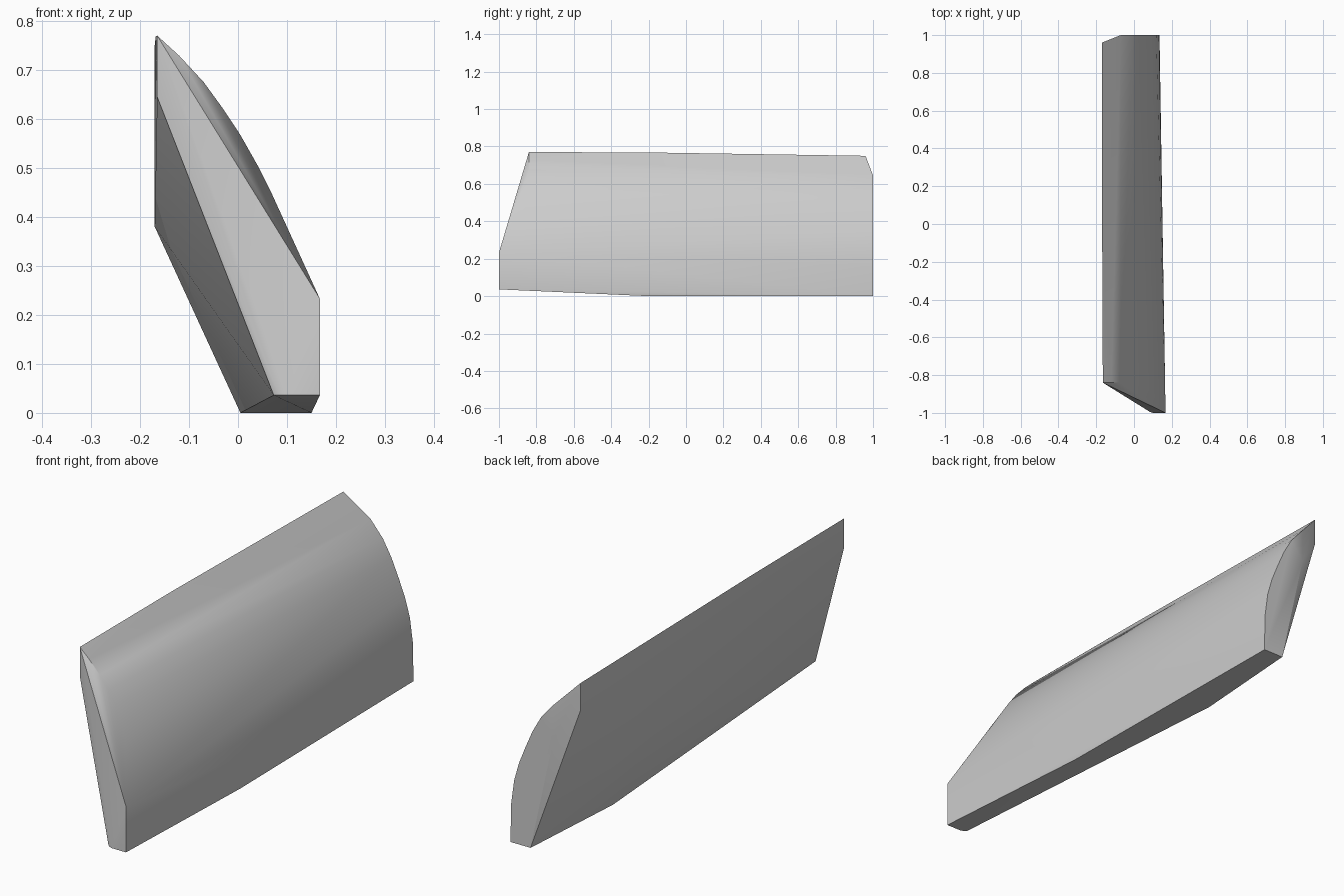
import bpy
import bmesh
import math

cube = bpy.data.objects.get("Cube")
if cube:
    bpy.data.objects.remove(cube, do_unlink=True)


def make_material(name, value):
    mat = bpy.data.materials.new(name)
    mat.use_nodes = True
    colour = (value, value, value, 1)
    mat.diffuse_color = colour
    mat.node_tree.nodes["Principled BSDF"].inputs["Base Color"].default_value = colour
    return mat


def hull_object(name, points, mat):
    """Wrap a convex skin around the outline points."""
    bm = bmesh.new()
    for p in points:
        bm.verts.new(p)
    bmesh.ops.convex_hull(bm, input=bm.verts[:])
    loose = [v for v in bm.verts if not v.link_faces]
    bmesh.ops.delete(bm, geom=loose, context="VERTS")
    bmesh.ops.dissolve_limit(bm, angle_limit=math.radians(0.3),
                             verts=bm.verts[:], edges=bm.edges[:])
    bmesh.ops.recalc_face_normals(bm, faces=bm.faces[:])
    mesh = bpy.data.meshes.new(name)
    bm.to_mesh(mesh)
    bm.free()
    mesh.materials.append(mat)
    obj = bpy.data.objects.new(name, mesh)
    bpy.context.collection.objects.link(obj)
    bpy.ops.object.select_all(action="DESELECT")
    obj.select_set(True)
    bpy.context.view_layer.objects.active = obj
    bpy.ops.object.shade_smooth_by_angle(angle=math.radians(30))
    return obj


# Flat back end: curved outer side, short base and cut inner corner
back_end = [(x, 1, z) for x, z in (
    (0.04, 0), (0.135, 0), (0.133, 0.16), (0.118, 0.27), (0.095, 0.35),
    (0.065, 0.425), (0.03, 0.505), (-0.01, 0.575), (-0.07, 0.645), (-0.07, 0.5))]
back_corner = [(-0.17, 0.96, 0.75), (-0.17, 0.96, 0.633)]

# Curved outer edge at the front, sweeping forward towards the base
front_curve = [
    (-0.165, -0.84, 0.77), (-0.12, -0.84, 0.729), (-0.07, -0.84, 0.675),
    (-0.03, -0.84, 0.62), (0.005, -0.84, 0.567), (0.04, -0.85, 0.505),
    (0.07, -0.87, 0.445), (0.1, -0.9, 0.378), (0.13, -0.94, 0.313),
    (0.167, -1, 0.233)]

# Front toe and inner front edge, slightly rounded
front_toe = [(0.167, -1, 0.036), (0.1, -1, 0.036), (0.085, -0.995, 0.036),
             (0.073, -0.985, 0.036), (-0.165, -0.84, 0.645)]

# Points along the ridge, belly and base
body = [(-0.168, -0.2, 0.768), (-0.17, 0.41, 0.38),
        (0.005, 0.49, 0), (0.15, -0.2, 0)]

grey = make_material("plain_grey", 0.6)
hull_object("curved_panel", back_end + back_corner + front_curve + front_toe + body, grey)
